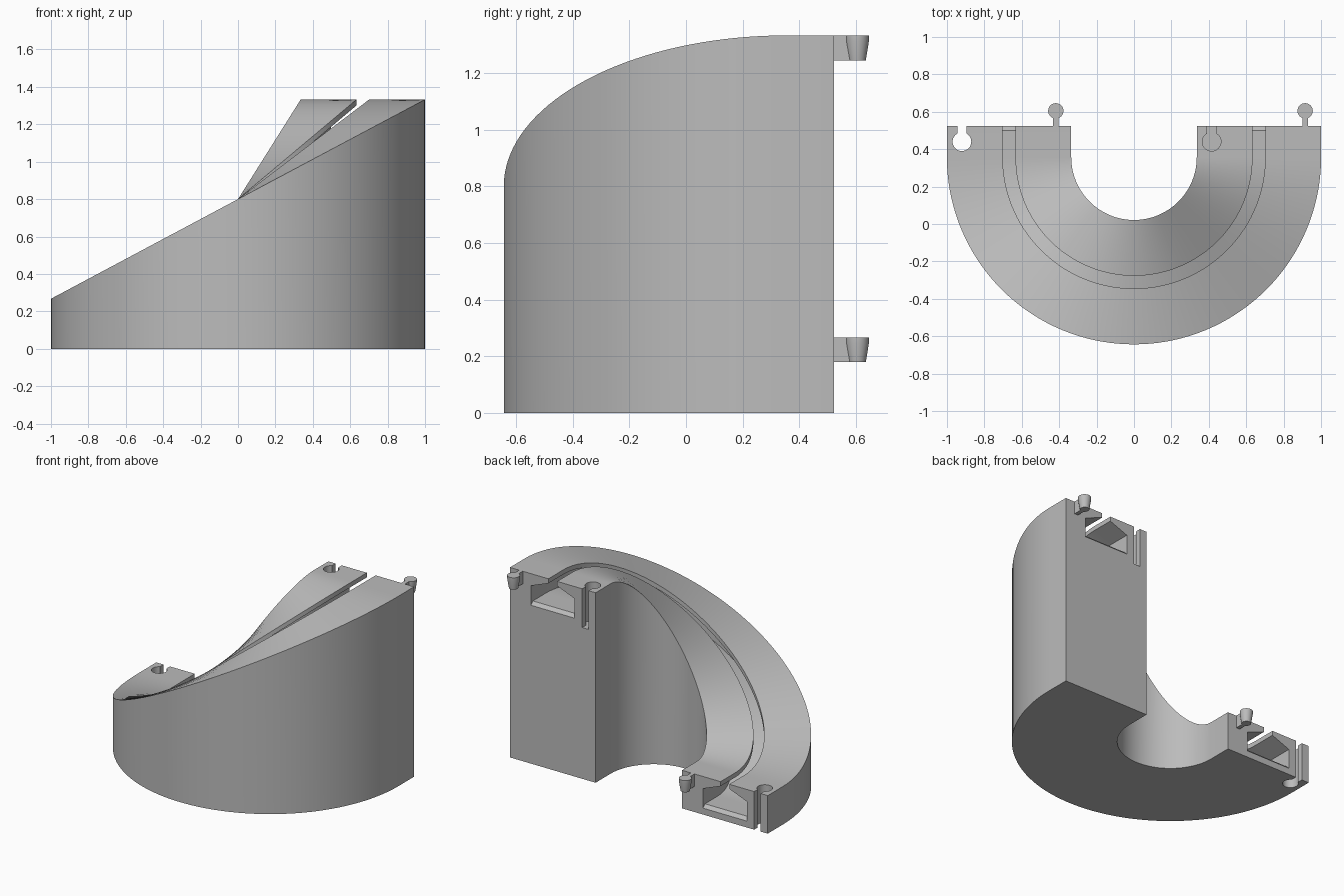
import bpy, bmesh
from math import pi, sin, cos

old = bpy.data.objects.get("Cube")
if old:
    bpy.data.objects.remove(old, do_unlink=True)

grey = bpy.data.materials.new("plain grey")
grey.use_nodes = True
COLOUR = (0.5, 0.5, 0.5, 1)
grey.diffuse_color = COLOUR
grey.node_tree.nodes["Principled BSDF"].inputs["Base Color"].default_value = COLOUR

CY, BACK = 0.357, 0.523          # arc centre and end plane in y
MID, RISE = 0.8, 0.533           # mean height and half the climb
R_IN, R_OUT, R_MID = 0.335, 1.0, 0.668
SLOT, CAVITY = 0.034, 0.17       # half widths


def finish(bm, name):
    bmesh.ops.recalc_face_normals(bm, faces=bm.faces)
    mesh = bpy.data.meshes.new(name)
    bm.to_mesh(mesh)
    bm.free()
    obj = bpy.data.objects.new(name, mesh)
    bpy.context.collection.objects.link(obj)
    mesh.materials.append(grey)
    return obj


def select_only(obj):
    bpy.ops.object.select_all(action='DESELECT')
    obj.select_set(True)
    bpy.context.view_layer.objects.active = obj


def smooth(obj):
    select_only(obj)
    bpy.ops.object.shade_smooth_by_angle(angle=pi / 6)


def section(floor):
    """Half of the slotted profile as (offset from middle, depth), mirrored."""
    half = [((R_OUT - R_IN) / 2, None), ((R_OUT - R_IN) / 2, 0), (SLOT, 0),
            (SLOT, 0.032), (CAVITY, 0.085), (CAVITY, floor)]
    return half + [(-o, d) for o, d in reversed(half)]


def add_box(bm, x0, x1, y0, y1, z0, z1):
    verts = bmesh.ops.create_cube(bm, size=1)["verts"]
    for v in verts:
        v.co.x = x1 if v.co.x > 0 else x0
        v.co.y = y1 if v.co.y > 0 else y0
        v.co.z = z1 if v.co.z > 0 else z0


# Banked half-circle ramp, swept with its slot and undercut cavity
STEPS = 72
stations = [(pi, BACK - CY, 0.222), (pi, BACK - CY - 0.022, 0.2)]
stations += [(pi + pi * i / STEPS, 0, 0.2) for i in range(STEPS + 1)]
stations += [(2 * pi, ext, floor) for _, ext, floor in reversed(stations[:2])]

bm = bmesh.new()
rings = []
for angle, ext, floor in stations:
    top = MID + RISE * cos(angle)
    rings.append([bm.verts.new(((R_MID + o) * cos(angle),
                                CY + ext + (R_MID + o) * sin(angle),
                                0 if d is None else top - d))
                  for o, d in section(floor)])
for a, b in zip(rings, rings[1:]):
    for i in range(len(a)):
        j = (i + 1) % len(a)
        bm.faces.new((a[i], a[j], b[j], b[i]))
bm.faces.new(rings[0])
bm.faces.new(rings[-1])
ramp = finish(bm, "spiral_ramp")


def cut_socket(x, top):
    """Keyhole socket open to the back end."""
    z0, z1 = top - 0.272, top + 0.05
    shapes = []
    bm = bmesh.new()
    ring = bmesh.ops.create_cone(bm, cap_ends=True, segments=32, radius1=0.05,
                                 radius2=0.05, depth=z1 - z0)["verts"]
    bmesh.ops.translate(bm, verts=ring, vec=(x, 0.44, (z0 + z1) / 2))
    shapes.append(finish(bm, "socket_round_cutter"))
    bm = bmesh.new()
    add_box(bm, x - 0.025, x + 0.025, 0.44, BACK + 0.05, z0, z1)
    shapes.append(finish(bm, "socket_neck_cutter"))
    for cutter in shapes:
        cutter.hide_render = True
        select_only(ramp)
        mod = ramp.modifiers.new("socket", 'BOOLEAN')
        mod.operation, mod.solver, mod.object = 'DIFFERENCE', 'EXACT', cutter
        bpy.ops.object.modifier_apply(modifier=mod.name)
        bpy.data.objects.remove(cutter, do_unlink=True)


def add_peg(name, x, top):
    """Tapered peg on a short neck behind the end face."""
    bm = bmesh.new()
    add_box(bm, x - 0.014, x + 0.014, BACK - 0.005, 0.59, top - 0.088, top)
    profile = [(0.03, -0.088), (0.041, -0.02), (0.041, 0)]
    n = 32
    loops = [[bm.verts.new((x + r * cos(2 * pi * i / n),
                            0.605 + r * sin(2 * pi * i / n), top + z))
              for i in range(n)] for r, z in profile]
    for a, b in zip(loops, loops[1:]):
        for i in range(n):
            bm.faces.new((a[i], a[i - 1], b[i - 1], b[i]))
    bm.faces.new(loops[0])
    bm.faces.new(loops[-1])
    smooth(finish(bm, name))


# Joining sockets and pegs at both ends
HIGH, LOW = MID + RISE, MID - RISE
cut_socket(0.415, HIGH)
cut_socket(-0.92, LOW)
smooth(ramp)
add_peg("high_end_peg", 0.915, HIGH)
add_peg("low_end_peg", -0.418, LOW)
